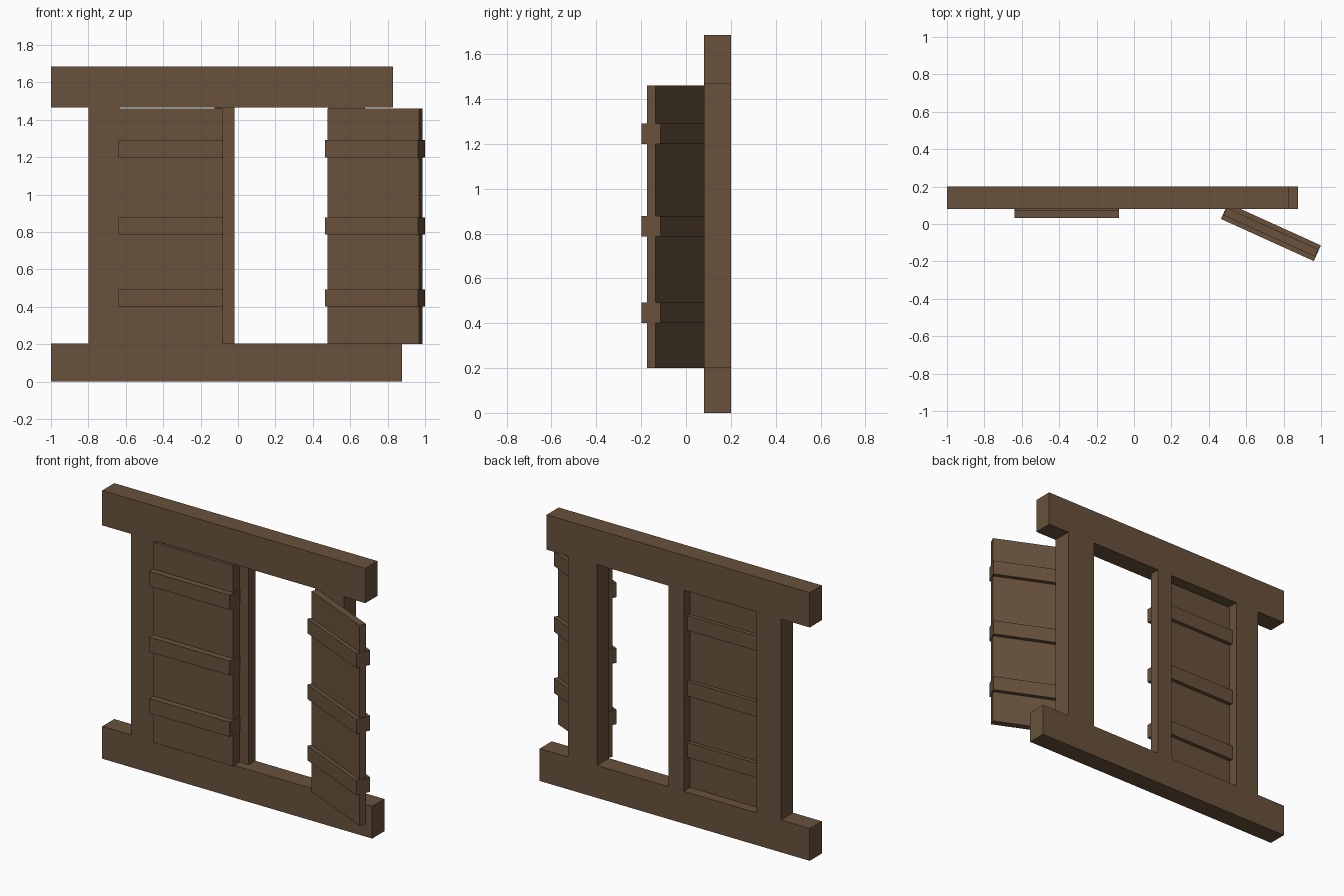
import bpy
import math
from mathutils import Matrix

if "Cube" in bpy.data.objects:
    bpy.data.objects.remove(bpy.data.objects["Cube"])

wood = bpy.data.materials.new("dark_brown_wood")
wood.diffuse_color = (0.14, 0.083, 0.045, 1)
wood.use_nodes = True
wood.node_tree.nodes["Principled BSDF"].inputs["Base Color"].default_value = wood.diffuse_color


def box(name, x, y, z, place=Matrix.Identity(4)):
    """Box from (min, max) ranges, optionally placed by a transform."""
    bpy.ops.mesh.primitive_cube_add(size=1)
    ob = bpy.context.object
    ob.name = name
    size = [r[1] - r[0] for r in (x, y, z)]
    mid = [(r[0] + r[1]) / 2 for r in (x, y, z)]
    ob.data.transform(place @ Matrix.Translation(mid) @ Matrix.Diagonal((*size, 1)))
    ob.data.materials.append(wood)
    return ob


def shutter(name, width, board_y, batten_y, place):
    """Board with three cross battens standing proud on both sides."""
    box(name + "_board", (0.003, width - 0.004), board_y, (0.2, 1.46), place)
    for i, z in enumerate((0.447, 0.832, 1.245)):
        box(f"{name}_batten_{i + 1}", (0, width), batten_y,
            (z - 0.046, z + 0.046), place)


# Frame beams
depth = (0.08, 0.2)
box("bottom_beam", (-1, 0.877), depth, (0, 0.203))
box("top_beam", (-1, 0.829), depth, (1.466, 1.685))

# Posts; the middle one is set back behind the closed shutter
box("left_post", (-0.8, -0.63), depth, (0.203, 1.466))
box("middle_post", (-0.125, -0.02), (0.135, 0.2), (0.203, 1.466))
box("right_post", (0.48, 0.68), depth, (0.203, 1.466))

# Closed shutter on the left, open shutter swung out on the right
shutter("closed_shutter", 0.56, (0.04, 0.105), (0, 0.13),
        Matrix.Translation((-0.64, 0.032, 0)))
shutter("open_shutter", 0.545, (0.024, 0.067), (0, 0.092),
        Matrix.Translation((0.465, 0.027, 0)) @ Matrix.Rotation(math.radians(-24.4), 4, 'Z'))
